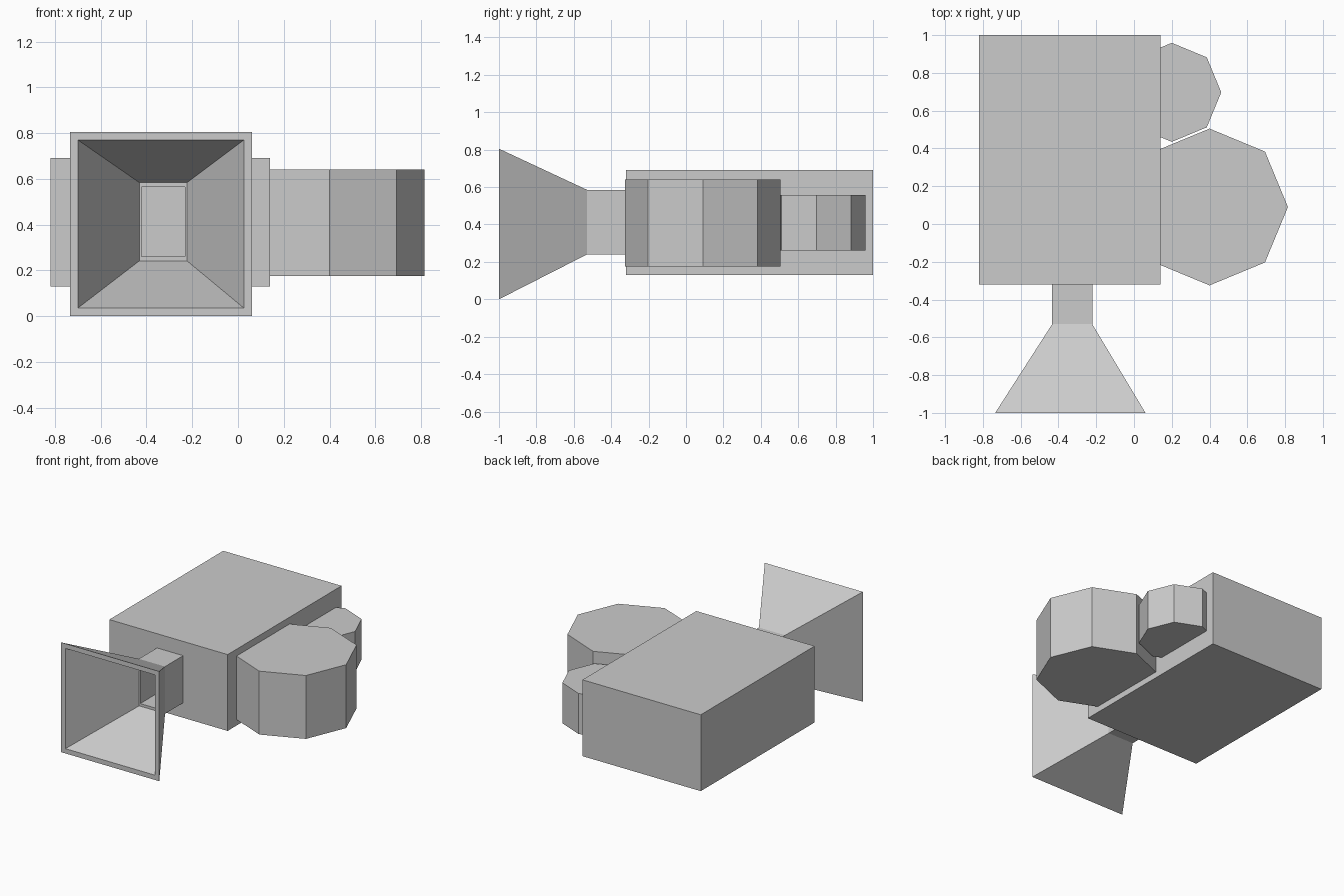
import bpy, bmesh
from math import pi

if "Cube" in bpy.data.objects:
    bpy.data.objects.remove(bpy.data.objects["Cube"])


def finish(name, bm):
    bmesh.ops.recalc_face_normals(bm, faces=bm.faces)
    mesh = bpy.data.meshes.new(name)
    bm.to_mesh(mesh)
    bm.free()
    obj = bpy.data.objects.new(name, mesh)
    bpy.context.collection.objects.link(obj)
    return obj


def lofted(name, sections):
    """Join rectangular sections (y, centre x, centre z, half width, half height) and cap the ends."""
    bm = bmesh.new()
    rings = [[bm.verts.new((cx + sx * w, y, cz + sz * h))
              for sx, sz in ((-1, -1), (1, -1), (1, 1), (-1, 1))]
             for y, cx, cz, w, h in sections]
    for a, b in zip(rings, rings[1:]):
        for i in range(4):
            j = (i + 1) % 4
            bm.faces.new((a[i], a[j], b[j], b[i]))
    bm.faces.new(rings[0])
    bm.faces.new(rings[-1])
    return finish(name, bm)


def reel(name, x, y, radius, z0, z1):
    bpy.ops.mesh.primitive_cylinder_add(vertices=8, radius=radius, depth=z1 - z0,
                                        location=(x, y, (z0 + z1) / 2))
    bpy.context.object.name = name


# Main body box
lofted("camera_body", [(-0.32, -0.34, 0.41, 0.48, 0.28), (1.0, -0.34, 0.41, 0.48, 0.28)])

# Lens neck and flared hood, hollow from the front
cx, cz = -0.327, 0.4125
lofted("lens_hood", [
    (y, cx + dx, cz + dz, w, h) for y, dx, dz, w, h in (
        (-0.32, 0, 0, 0.106, 0.173),
        (-0.53, 0, 0, 0.106, 0.173),
        (-1.0, -0.01, -0.01, 0.398, 0.4025),
        (-1.0, -0.01, -0.01, 0.363, 0.3675),
        (-0.53, 0, 0, 0.104, 0.171),
        (-0.53, 0, 0, 0.095, 0.152),
        (-0.33, 0, 0, 0.095, 0.152),
    )])

# Eight-sided film reels on the side
reel("large_reel", 0.40, 0.09, 0.415, 0.175, 0.64)
reel("small_reel", 0.20, 0.697, 0.262, 0.26, 0.557)
